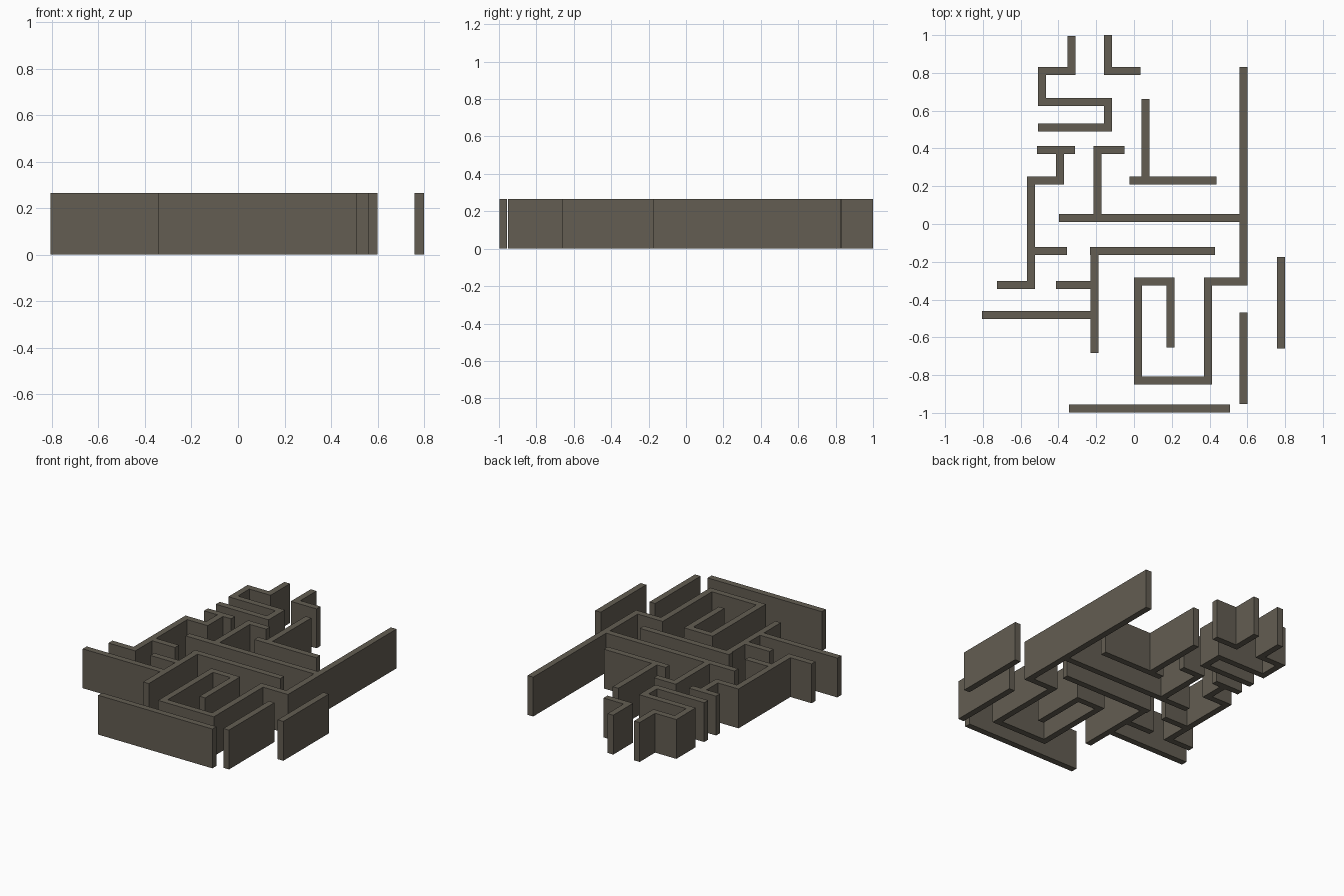
import bpy, bmesh
from mathutils import Vector

if "Cube" in bpy.data.objects:
    bpy.data.objects.remove(bpy.data.objects["Cube"])

HALF = 0.0211    # half wall thickness
HEIGHT = 0.265

stone = bpy.data.materials.new("dark_stone")
stone.diffuse_color = (0.125, 0.11, 0.085, 1)
stone.use_nodes = True
stone.node_tree.nodes["Principled BSDF"].inputs["Base Color"].default_value = stone.diffuse_color


def wall(name, *points):
    """Extrude a mitred wall along a right-angled centre line."""
    pts = [Vector(p) for p in points]
    normals = []
    for a, b in zip(pts, pts[1:]):
        d = (b - a).normalized()
        normals.append(Vector((-d.y, d.x)))
    offsets = [normals[0]] + [m + n for m, n in zip(normals, normals[1:])] + [normals[-1]]

    bm = bmesh.new()
    rings = []
    for p, o in zip(pts, offsets):
        l, r = p + o * HALF, p - o * HALF
        rings.append([bm.verts.new((q.x, q.y, z)) for q, z in
                      ((l, 0), (r, 0), (r, HEIGHT), (l, HEIGHT))])
    for a, b in zip(rings, rings[1:]):
        for i in range(4):
            j = (i + 1) % 4
            bm.faces.new((a[i], a[j], b[j], b[i]))
    bm.faces.new(rings[0])
    bm.faces.new(rings[-1][::-1])
    bmesh.ops.recalc_face_normals(bm, faces=bm.faces)

    mesh = bpy.data.meshes.new(name)
    bm.to_mesh(mesh)
    bm.free()
    mesh.materials.append(stone)
    bpy.context.collection.objects.link(bpy.data.objects.new(name, mesh))


# Entrance walls at the back
wall("entrance_left_wall", (-.33, .995), (-.33, .809), (-.488, .809), (-.488, .645),
     (-.137, .645), (-.137, .512), (-.509, .512))
wall("entrance_right_wall", (-.137, 1), (-.137, .809), (.034, .809))

# Upside-down T on the right
wall("right_tee_stem", (.061, .663), (.061, .251))
wall("right_tee_bar", (-.024, .23), (.437, .23))

# Stepped wall on the left with its cap and branch
wall("left_cap", (-.514, .393), (-.312, .393))
wall("left_stepped_wall", (-.393, .372), (-.393, .23), (-.546, .23),
     (-.546, -.323), (-.725, -.323))
wall("left_branch", (-.525, -.143), (-.355, -.143))

# Middle crossing wall and hook
wall("middle_hook", (-.05, .393), (-.193, .393), (-.193, .053))
wall("middle_cross_wall", (-.398, .032), (.558, .032))

# Long right wall winding into the spiral
wall("spiral_wall", (.579, .83), (.579, -.304), (.393, -.304), (.393, -.828),
     (.02, -.828), (.02, -.304), (.193, -.304), (.193, -.655))

# Front-left comb
wall("comb_top", (-.234, -.143), (.43, -.143))
wall("comb_stem", (-.208, -.164), (-.208, -.683))
wall("comb_short_branch", (-.412, -.323), (-.229, -.323))
wall("comb_long_branch", (-.805, -.482), (-.229, -.482))

# Free-standing front and right walls
wall("front_wall", (-.343, -.977), (.508, -.977))
wall("exit_inner_wall", (.579, -.468), (.579, -.953))
wall("exit_outer_wall", (.779, -.175), (.779, -.66))
